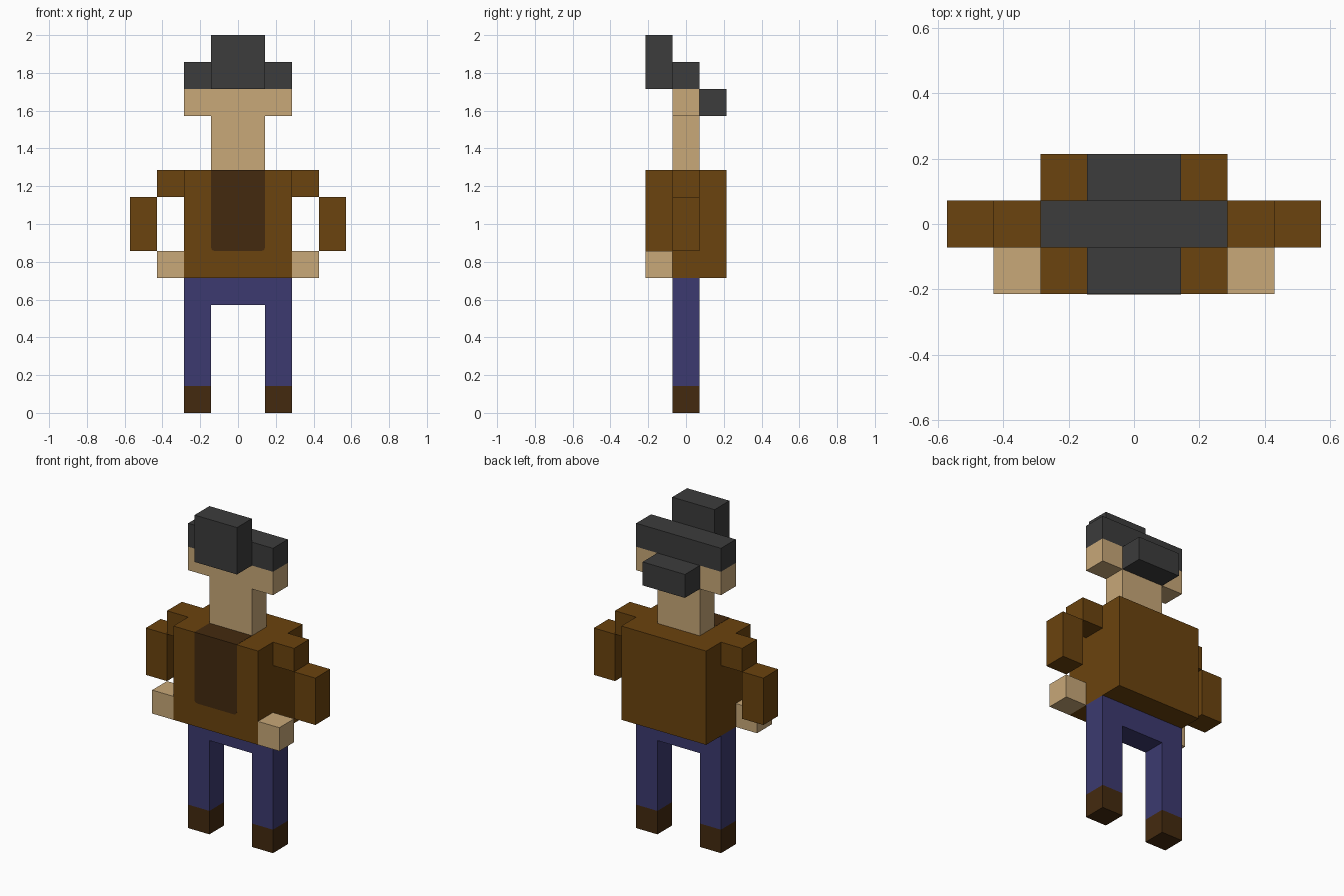
import bpy, bmesh

if "Cube" in bpy.data.objects:
    bpy.data.objects.remove(bpy.data.objects["Cube"])

U = 2 / 14  # one block; the figure is 14 blocks tall


def srgb(r, g, b):
    def lin(c):
        c /= 255
        return c / 12.92 if c <= 0.04045 else ((c + 0.055) / 1.055) ** 2.4
    return (lin(r), lin(g), lin(b), 1)


def material(name, rgb):
    m = bpy.data.materials.new(name)
    m.diffuse_color = srgb(*rgb)
    m.use_nodes = True
    m.node_tree.nodes["Principled BSDF"].inputs["Base Color"].default_value = m.diffuse_color
    return m


HAIR = material("charcoal", (60, 60, 60))
SKIN = material("tan skin", (200, 168, 120))
COAT = material("brown", (107, 67, 14))
DARK = material("dark brown", (68, 42, 15))
NAVY = material("navy", (60, 58, 112))


def block(name, mat, x, y, z, round_bottom=0.0):
    """Box from (min, max) ranges given in blocks."""
    bm = bmesh.new()
    bmesh.ops.create_cube(bm, size=1)
    for v in bm.verts:
        for i, (a, b) in enumerate((x, y, z)):
            v.co[i] = (b if v.co[i] > 0 else a) * U
    if round_bottom:
        low = [e for e in bm.edges
               if all(v.co.z < z[0] * U + 1e-4 for v in e.verts)
               and abs(e.verts[0].co.x - e.verts[1].co.x) < 1e-4]
        bmesh.ops.bevel(bm, geom=low, offset=round_bottom, segments=3,
                        profile=0.5, affect='EDGES')
    me = bpy.data.meshes.new(name)
    bm.to_mesh(me)
    bm.free()
    me.materials.append(mat)
    ob = bpy.data.objects.new(name, me)
    bpy.context.collection.objects.link(ob)
    return ob


MID, FRONT, BACK = (-.5, .5), (-1.5, -.5), (.5, 1.5)

# Legs, arms and hands, mirrored left and right
for side, s in (("left", 1), ("right", -1)):
    def span(a, b):
        return tuple(sorted((a * s, b * s)))
    block(side + "_shoe", DARK, span(1, 2), MID, (0, 1))
    block(side + "_leg", NAVY, span(1, 2), MID, (1, 4))
    block(side + "_shoulder", COAT, span(2, 3), MID, (8, 9))
    block(side + "_arm", COAT, span(3, 4), MID, (6, 8))
    block(side + "_hand", SKIN, span(2, 3), FRONT, (5, 6))

# Hips, torso and shirt panel set into the coat front and top
block("hips", NAVY, (-2, 2), MID, (4, 5))
block("torso", COAT, (-2, 2), (-1.5, 1.5), (5, 9))
block("shirt_panel", DARK, (-1, 1), (-1.51, -.5), (6, 9.01), 0.02)

# Neck, head and hair
block("neck", SKIN, (-1, 1), MID, (9, 11))
block("head", SKIN, (-2, 2), MID, (11, 12))
block("hair_top", HAIR, (-2, 2), MID, (12, 13))
block("hair_front", HAIR, (-1, 1), FRONT, (12, 14))
block("hair_back", HAIR, (-1, 1), BACK, (11, 12))
